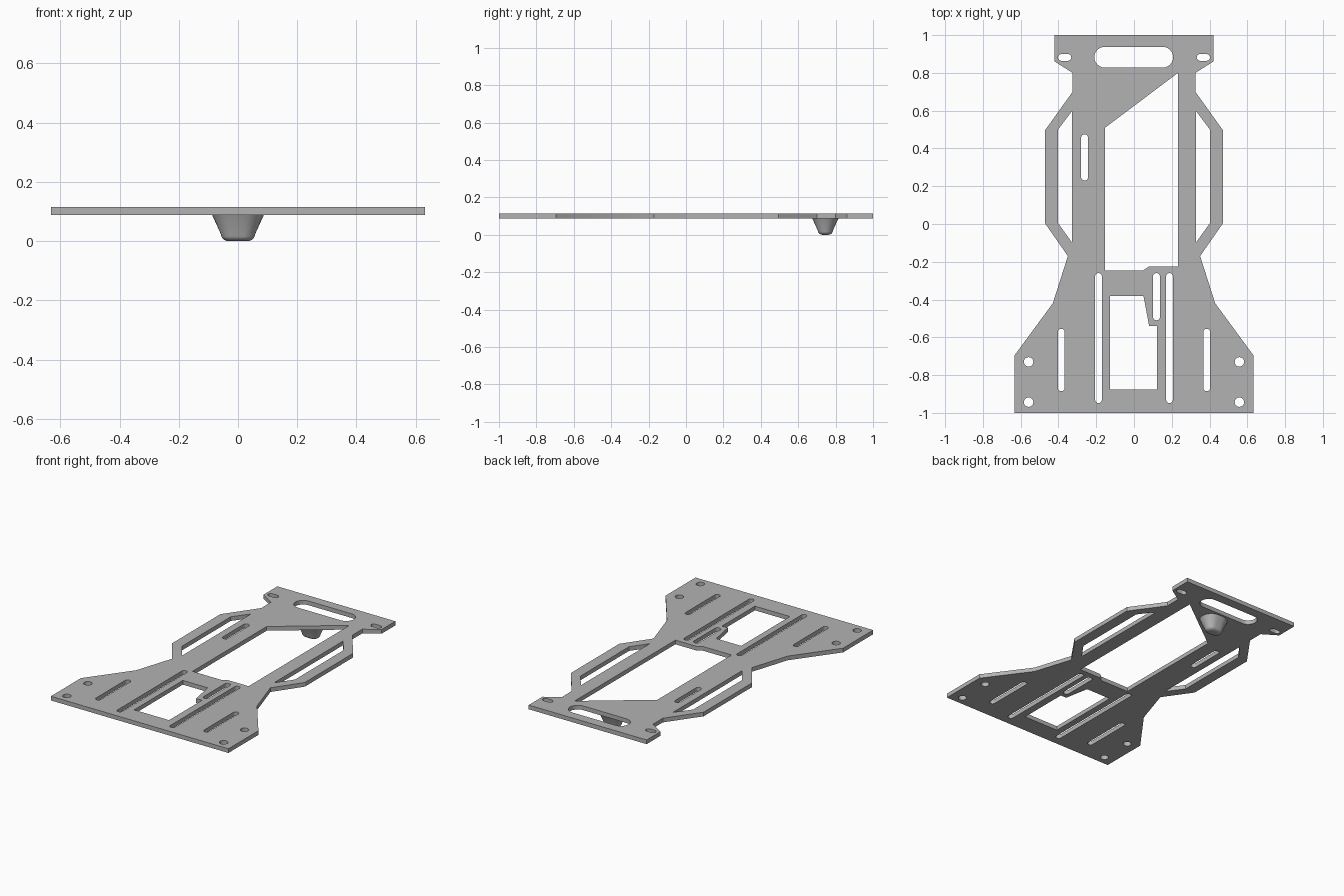
import bpy, bmesh
from math import cos, sin, pi

cube = bpy.data.objects.get("Cube")
if cube:
    bpy.data.objects.remove(cube, do_unlink=True)

PLATE_BOTTOM, PLATE_TOP = 0.088, 0.115

grey = bpy.data.materials.new("plain grey")
grey.use_nodes = True
colour = (0.45, 0.45, 0.45, 1)
grey.diffuse_color = colour
grey.node_tree.nodes["Principled BSDF"].inputs["Base Color"].default_value = colour


def mirrored(points):
    return [(-x, y) for x, y in reversed(points)]


def stadium(x0, x1, y0, y1, steps=12):
    """Round-ended slot filling a box; a square box gives a circle."""
    r = min(x1 - x0, y1 - y0) / 2
    cx, cy = (x0 + x1) / 2, (y0 + y1) / 2
    dx, dy = (x1 - x0) / 2 - r, (y1 - y0) / 2 - r
    start = 0 if dy > dx else -pi / 2
    pts = []
    for side in (1, -1):
        ox, oy = (0, side * dy) if dy > dx else (side * dx, 0)
        for i in range(steps + 1 if max(dx, dy) > 1e-5 else steps):
            a = start + pi * i / steps + (0 if side == 1 else pi)
            pts.append((cx + ox + r * cos(a), cy + oy + r * sin(a)))
    return pts


def finish(obj, mesh):
    mesh.materials.clear()
    mesh.materials.append(grey)
    bpy.ops.object.select_all(action='DESELECT')
    obj.select_set(True)
    bpy.context.view_layer.objects.active = obj
    bpy.ops.object.shade_smooth_by_angle(angle=0.5)


# Plate outline, right half mirrored to the other side
half = [(0.42, 1), (0.42, 0.86), (0.325, 0.80), (0.325, 0.70), (0.472, 0.495),
        (0.472, 0.005), (0.35, -0.17), (0.43, -0.42), (0.632, -0.695), (0.632, -1)]
loops = [half + mirrored(half)]

# Openings: side windows, long centre bay, rear pocket
side_window = [(0.327, 0.60), (0.402, 0.50), (0.402, 0.005), (0.327, -0.10)]
loops += [side_window, mirrored(side_window)]
loops.append([(-0.153, 0.51), (0.233, 0.80), (0.233, -0.225), (0.08, -0.225),
              (0.05, -0.245), (-0.153, -0.245)])
loops.append([(-0.127, -0.38), (0.05, -0.38), (0.08, -0.54), (0.122, -0.54),
              (0.122, -0.875), (-0.127, -0.875)])

# Single slots
loops += [stadium(-0.21, 0.207, 0.828, 0.938),
          stadium(-0.28, -0.243, 0.23, 0.475),
          stadium(0.10, 0.138, -0.51, -0.26)]

# Paired slots and screw holes
for box in [(0.332, 0.402, 0.864, 0.9), (0.17, 0.206, -0.948, -0.26),
            (0.367, 0.403, -0.885, -0.555),
            (0.533, 0.583, -0.755, -0.705), (0.533, 0.583, -0.968, -0.918)]:
    slot = stadium(*box)
    loops += [slot, mirrored(slot)]

curve = bpy.data.curves.new("plate_profile", 'CURVE')
curve.dimensions = '2D'
curve.fill_mode = 'BOTH'
curve.extrude = (PLATE_TOP - PLATE_BOTTOM) / 2
for loop in loops:
    spline = curve.splines.new('POLY')
    spline.points.add(len(loop) - 1)
    for point, (x, y) in zip(spline.points, loop):
        point.co = (x, y, 0, 1)
    spline.use_cyclic_u = True
helper = bpy.data.objects.new("plate_profile", curve)
bpy.context.collection.objects.link(helper)
bpy.context.view_layer.update()
graph = bpy.context.evaluated_depsgraph_get()
plate_mesh = bpy.data.meshes.new_from_object(helper.evaluated_get(graph))
bpy.data.objects.remove(helper, do_unlink=True)

bm = bmesh.new()
bm.from_mesh(plate_mesh)
bmesh.ops.remove_doubles(bm, verts=bm.verts, dist=1e-5)
bmesh.ops.recalc_face_normals(bm, faces=bm.faces)
bm.to_mesh(plate_mesh)
bm.free()
plate = bpy.data.objects.new("chassis_plate", plate_mesh)
plate.location.z = (PLATE_TOP + PLATE_BOTTOM) / 2
bpy.context.collection.objects.link(plate)
finish(plate, plate_mesh)

# Tapered skid foot under the nose: stacked oval rings with a rounded tip
core, foot_y = 0.017, 0.745
profile = [(0.07, PLATE_BOTTOM), (0.041, 0.024)]
for i in range(1, 7):
    a = (pi / 2) * i / 6
    profile.append((0.013 + 0.027 * cos(a), 0.021 - 0.021 * sin(a)))
bm = bmesh.new()
rings = []
for r, z in profile:
    oval = stadium(-core - r, core + r, foot_y - r, foot_y + r, 14)
    rings.append([bm.verts.new((x, y, z)) for x, y in oval])
for upper, lower in zip(rings, rings[1:]):
    n = len(upper)
    for i in range(n):
        j = (i + 1) % n
        bm.faces.new((upper[i], lower[i], lower[j], upper[j]))
bm.faces.new(rings[0])
bm.faces.new(rings[-1])
bmesh.ops.recalc_face_normals(bm, faces=bm.faces)
foot_mesh = bpy.data.meshes.new("skid_foot")
bm.to_mesh(foot_mesh)
bm.free()
foot = bpy.data.objects.new("skid_foot", foot_mesh)
bpy.context.collection.objects.link(foot)
finish(foot, foot_mesh)
